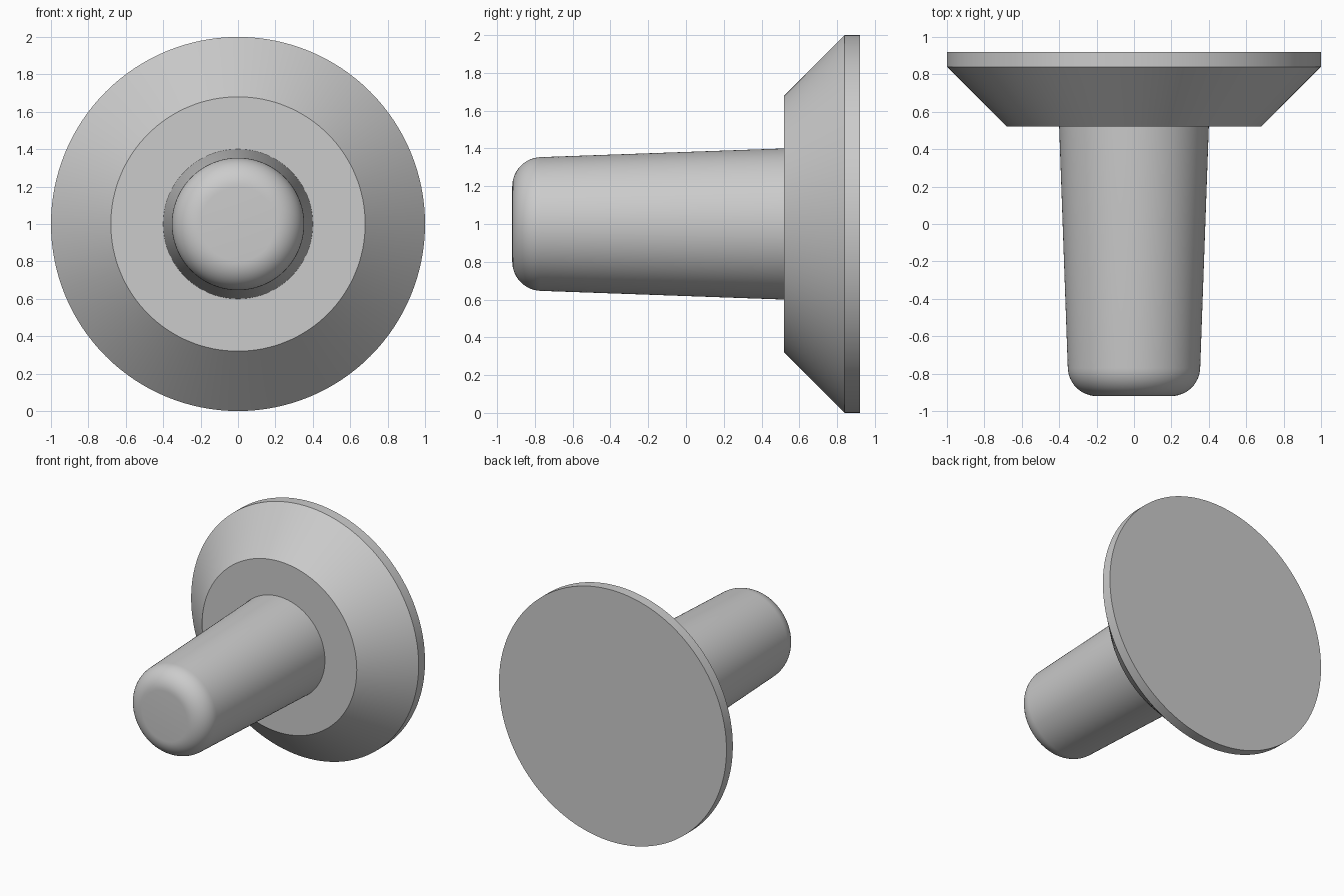
import bpy, bmesh, math
from mathutils import Vector

if "Cube" in bpy.data.objects:
    bpy.data.objects.remove(bpy.data.objects["Cube"])

SEGMENTS = 128
AXIS_Z = 1.0

grey = bpy.data.materials.new("plain_grey")
grey.diffuse_color = (0.6, 0.6, 0.6, 1)
grey.use_nodes = True
grey.node_tree.nodes["Principled BSDF"].inputs["Base Color"].default_value = grey.diffuse_color

# Half profile as (radius, y): rounded tip, tapered shank, conical head, thin rim
TAPER = math.radians(2)
FILLET, TIP_Y, TIP_FLAT = 0.155, -0.92, 0.199
profile = []
STEPS = 12
for i in range(STEPS + 1):
    a = math.radians(90) + (TAPER - math.radians(90)) * i / STEPS
    profile.append((TIP_FLAT + FILLET * math.cos(a),
                    TIP_Y + FILLET - FILLET * math.sin(a)))
profile += [(0.40, 0.52), (0.68, 0.52), (1.0, 0.84), (1.0, 0.92)]

# Revolve the profile about the y axis and cap both flat ends
bm = bmesh.new()
verts = [bm.verts.new((r, y, AXIS_Z)) for r, y in profile]
edges = [bm.edges.new(pair) for pair in zip(verts, verts[1:])]
bmesh.ops.spin(bm, geom=verts + edges, cent=Vector((0, 0, AXIS_Z)),
               axis=Vector((0, 1, 0)), angle=math.tau, steps=SEGMENTS)
bmesh.ops.remove_doubles(bm, verts=bm.verts[:], dist=0.0005)
bmesh.ops.holes_fill(bm, edges=[e for e in bm.edges if e.is_boundary], sides=0)
bmesh.ops.recalc_face_normals(bm, faces=bm.faces[:])

mesh = bpy.data.meshes.new("countersunk_pin")
bm.to_mesh(mesh)
bm.free()
mesh.materials.append(grey)
pin = bpy.data.objects.new("countersunk_pin", mesh)
bpy.context.collection.objects.link(pin)

# Smooth the round surfaces, keep the rims sharp
bpy.context.view_layer.objects.active = pin
pin.select_set(True)
bpy.ops.object.shade_smooth_by_angle(angle=math.radians(25))
